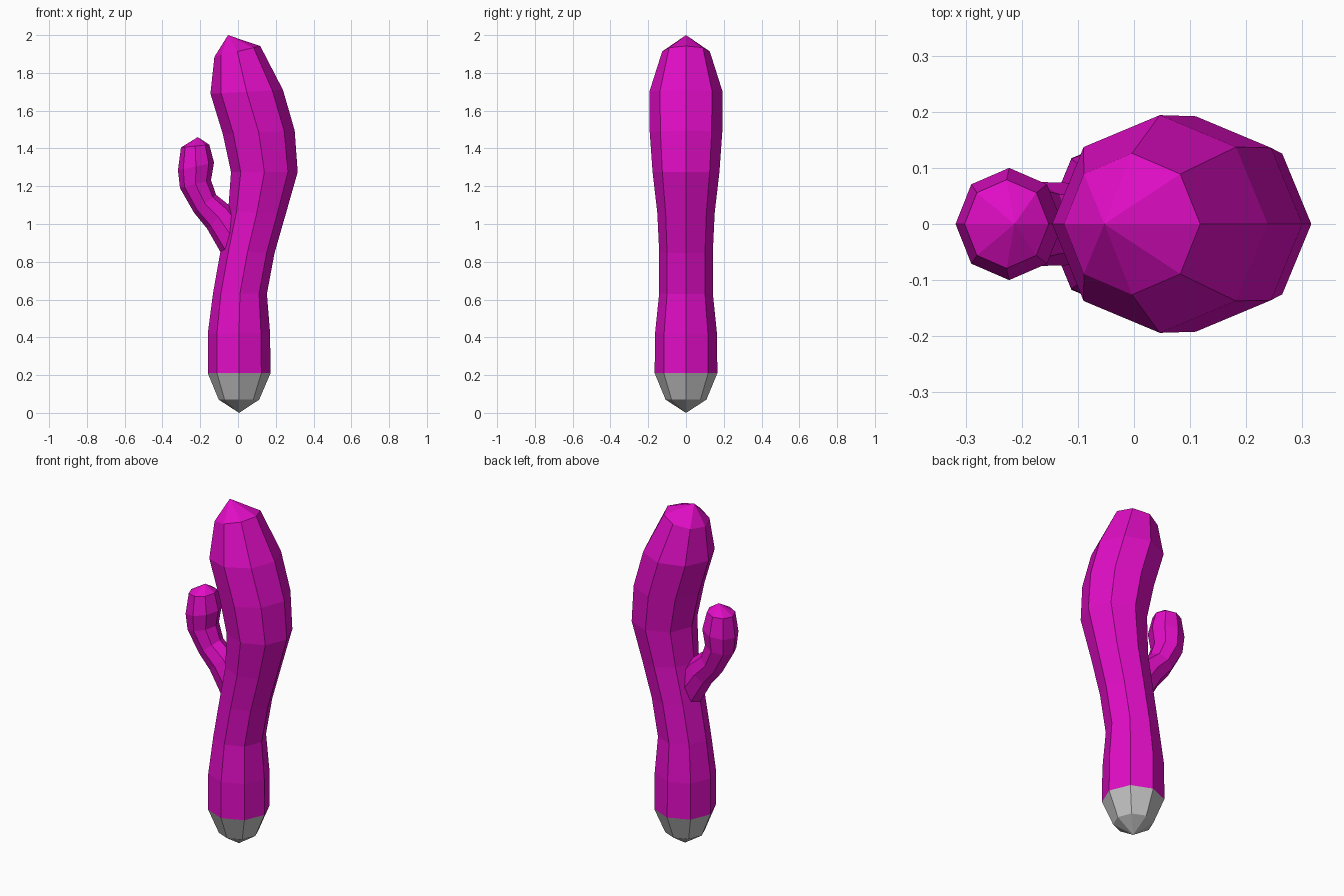
import bpy, bmesh, math

if "Cube" in bpy.data.objects:
    bpy.data.objects.remove(bpy.data.objects["Cube"])

def material(name, rgb):
    m = bpy.data.materials.new(name)
    m.diffuse_color = (*rgb, 1)
    m.use_nodes = True
    m.node_tree.nodes["Principled BSDF"].inputs["Base Color"].default_value = m.diffuse_color
    return m

magenta = material("magenta", (0.75, 0.004, 0.56))
grey = material("grey", (0.55, 0.55, 0.55))
SIDES = 8

def loft(name, rings, mat, start_tip=None, end_tip=None):
    """Skin octagonal rings given as (left x, left z, right x, right z, half depth in y)."""
    bm = bmesh.new()
    loops = []
    for lx, lz, rx, rz, ry in rings:
        loop = []
        for i in range(SIDES):
            a = 2 * math.pi * i / SIDES
            c, s = math.cos(a), math.sin(a)
            loop.append(bm.verts.new(((lx + rx) / 2 + (rx - lx) / 2 * c, ry * s,
                                      (lz + rz) / 2 + (rz - lz) / 2 * c)))
        loops.append(loop)
    for a, b in zip(loops, loops[1:]):
        for i in range(SIDES):
            j = (i + 1) % SIDES
            bm.faces.new((a[i], a[j], b[j], b[i]))
    # pointed fans close the ends
    for tip, loop in ((start_tip, loops[0]), (end_tip, loops[-1])):
        if tip:
            v = bm.verts.new((tip[0], 0, tip[1]))
            for i in range(SIDES):
                bm.faces.new((loop[i], loop[(i + 1) % SIDES], v))
    bmesh.ops.recalc_face_normals(bm, faces=bm.faces)
    me = bpy.data.meshes.new(name)
    bm.to_mesh(me)
    bm.free()
    me.materials.append(mat)
    ob = bpy.data.objects.new(name, me)
    bpy.context.collection.objects.link(ob)
    return ob

# main curved body with grey end cap, coloured by height
body = loft("main_body", [
    (-0.102, 0.07, 0.112, 0.07, 0.108),
    (-0.160, 0.21, 0.172, 0.21, 0.166),
    (-0.160, 0.42, 0.170, 0.42, 0.164),
    (-0.132, 0.635, 0.153, 0.63, 0.142),
    (-0.092, 0.86, 0.193, 0.845, 0.142),
    (-0.052, 1.07, 0.252, 1.05, 0.152),
    (-0.037, 1.275, 0.316, 1.275, 0.177),
    (-0.080, 1.475, 0.300, 1.495, 0.192),
    (-0.146, 1.69, 0.238, 1.71, 0.194),
    (-0.125, 1.885, 0.118, 1.942, 0.126),
], magenta, (0.006, 0.0), (-0.053, 2.0))
body.data.materials.append(grey)
for f in body.data.polygons:
    f.material_index = int(f.center.z < 0.2)

# small side branch, its root buried in the body
loft("side_branch", [
    (0.02, 0.72, 0.12, 0.90, 0.075),
    (-0.092, 0.85, 0.03, 1.01, 0.075),
    (-0.164, 0.976, -0.042, 1.095, 0.073),
    (-0.233, 1.06, -0.116, 1.155, 0.075),
    (-0.307, 1.19, -0.143, 1.232, 0.088),
    (-0.318, 1.285, -0.127, 1.325, 0.100),
    (-0.302, 1.405, -0.152, 1.42, 0.079),
], magenta, (0.08, 0.78), (-0.213, 1.46))
